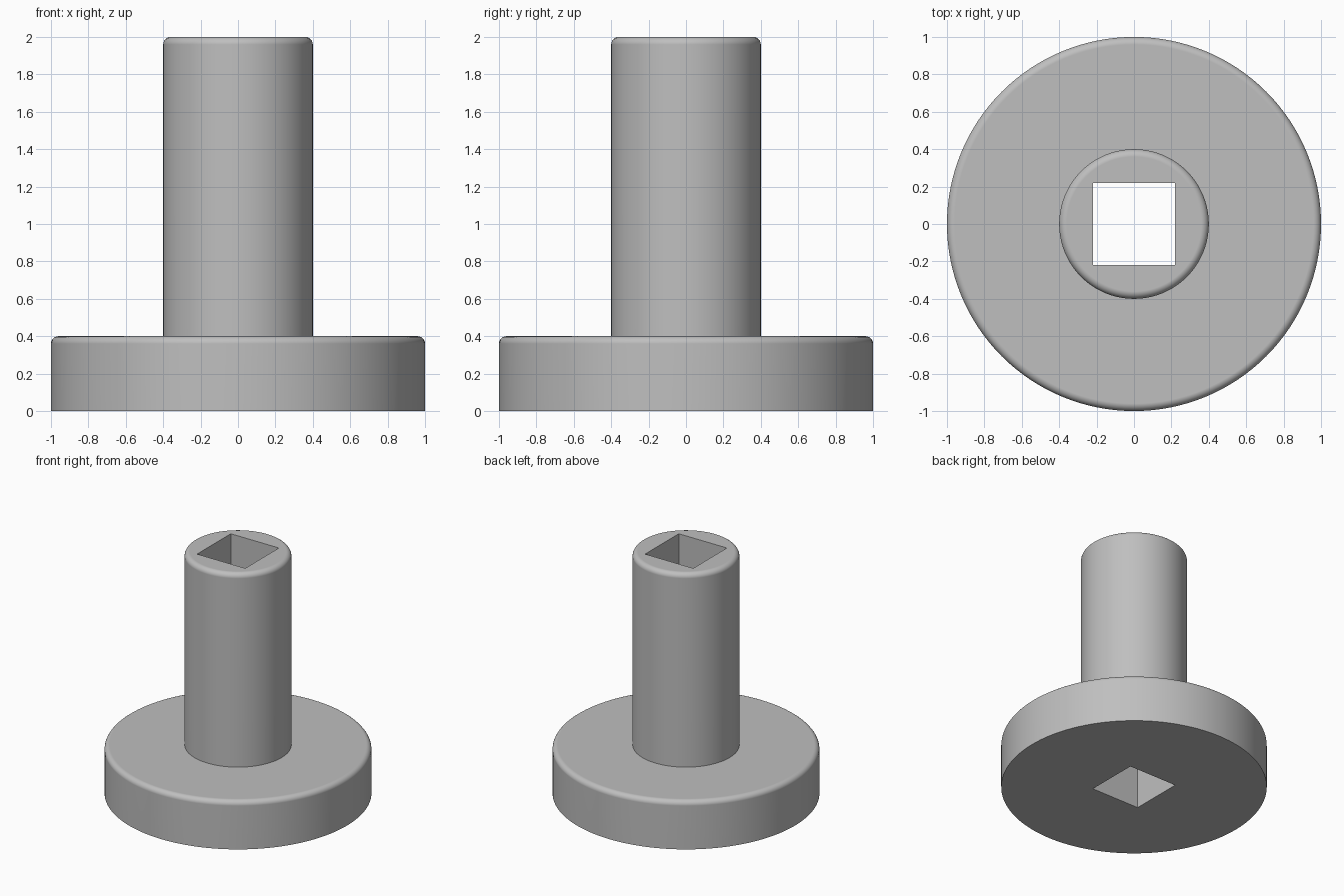
import bpy, bmesh
from math import sin, cos, pi, radians

cube = bpy.data.objects.get("Cube")
if cube:
    bpy.data.objects.remove(cube, do_unlink=True)

SIDES = 128
BASE_R, SHAFT_R = 1.0, 0.4
BASE_H, TOP = 0.4, 2.0
ROUND = 0.04
HOLE = 0.44

grey = bpy.data.materials.new("plain grey")
grey.use_nodes = True
colour = (0.52, 0.52, 0.52, 1)
grey.diffuse_color = colour
grey.node_tree.nodes["Principled BSDF"].inputs["Base Color"].default_value = colour


def rounded_corner(radius, height, steps=6):
    """Profile points of a rounded upper rim, from the wall to the top."""
    angles = [pi / 2 * i / steps for i in range(steps + 1)]
    return [(radius - ROUND + ROUND * cos(a), height - ROUND + ROUND * sin(a))
            for a in angles]


def lathe(name, profile):
    """Closed solid of revolution with flat end caps."""
    bm = bmesh.new()
    rings = []
    for r, z in profile:
        rings.append([bm.verts.new((r * cos(2 * pi * i / SIDES),
                                    r * sin(2 * pi * i / SIDES), z))
                      for i in range(SIDES)])
    for low, high in zip(rings, rings[1:]):
        for i in range(SIDES):
            j = (i + 1) % SIDES
            bm.faces.new((low[i], low[j], high[j], high[i]))
    bm.faces.new(rings[0][::-1])
    bm.faces.new(rings[-1])
    bmesh.ops.recalc_face_normals(bm, faces=bm.faces)
    mesh = bpy.data.meshes.new(name)
    bm.to_mesh(mesh)
    bm.free()
    mesh.materials.append(grey)
    obj = bpy.data.objects.new(name, mesh)
    bpy.context.collection.objects.link(obj)
    return obj


# Round base and shaft as one turned solid
profile = [(BASE_R, 0)] + rounded_corner(BASE_R, BASE_H)
profile += [(SHAFT_R, BASE_H)] + rounded_corner(SHAFT_R, TOP)
body = lathe("flanged_shaft", profile)

# Square socket running right through
bpy.ops.mesh.primitive_cube_add(size=1, location=(0, 0, TOP / 2))
cutter = bpy.context.object
cutter.name = "square_hole_cutter"
cutter.scale = (HOLE, HOLE, TOP + 0.4)
cutter.data.materials.append(grey)
cutter.hide_render = True

cut = body.modifiers.new("square_hole", "BOOLEAN")
cut.operation = "DIFFERENCE"
cut.solver = "EXACT"
cut.object = cutter

bpy.ops.object.select_all(action="DESELECT")
body.select_set(True)
bpy.context.view_layer.objects.active = body
bpy.ops.object.modifier_apply(modifier=cut.name)
bpy.data.objects.remove(cutter, do_unlink=True)

# Smooth walls and rims, crisp edges, flat ends
bpy.ops.object.shade_smooth_by_angle(angle=radians(30))
weighted = body.modifiers.new("flat_ends", "WEIGHTED_NORMAL")
weighted.keep_sharp = True
